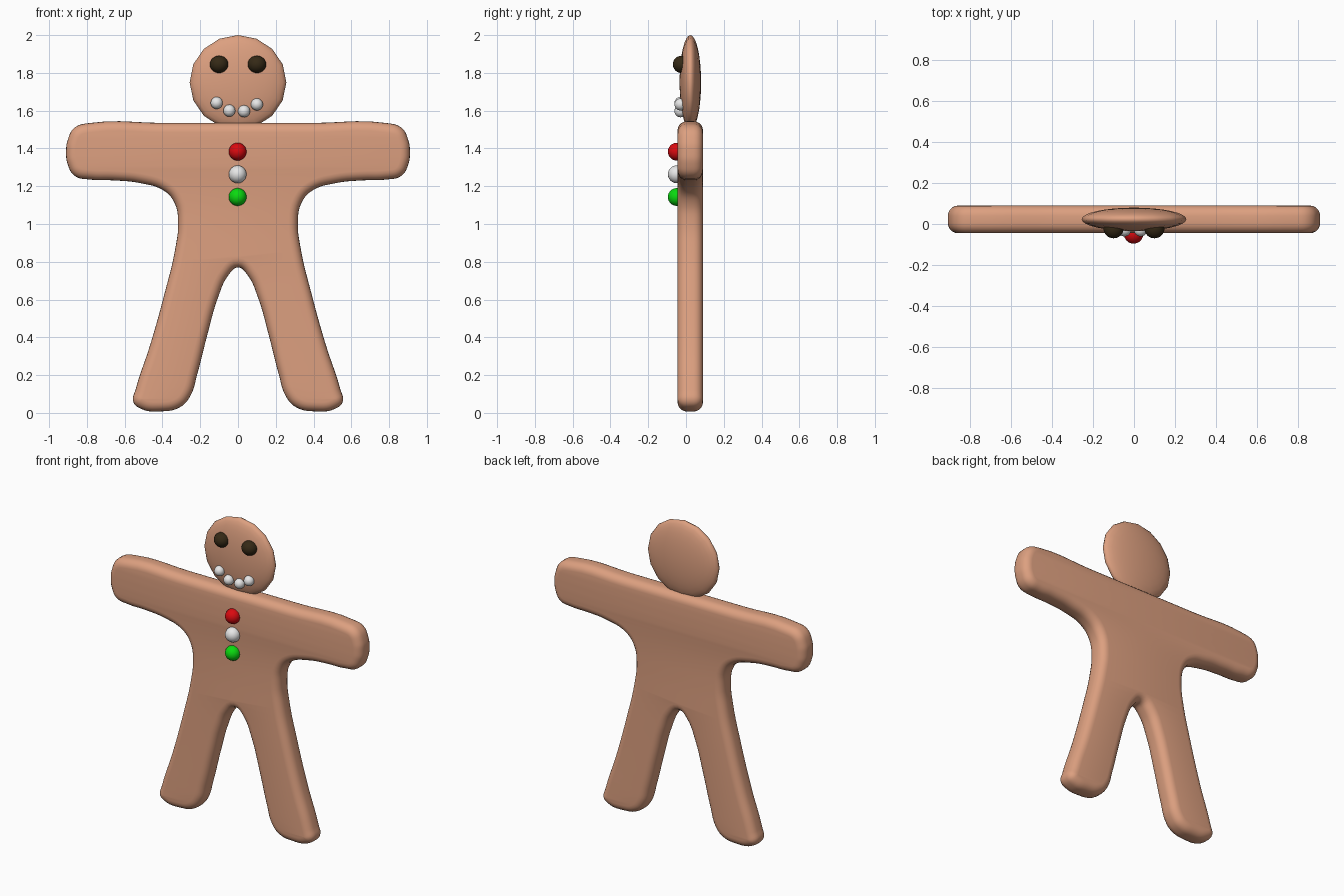
import bpy
import math

if "Cube" in bpy.data.objects:
    bpy.data.objects.remove(bpy.data.objects["Cube"])


def material(name, rgb):
    m = bpy.data.materials.new(name)
    m.diffuse_color = (*rgb, 1)
    m.use_nodes = True
    m.node_tree.nodes["Principled BSDF"].inputs["Base Color"].default_value = m.diffuse_color
    return m


biscuit = material("biscuit", (0.72, 0.35, 0.215))
dark = material("dark_chocolate", (0.035, 0.022, 0.008))
white = material("white_icing", (0.8, 0.8, 0.8))
red = material("red_candy", (0.7, 0.003, 0.005))
green = material("green_candy", (0.003, 0.7, 0.005))


def ball(name, loc, radii, mat, segments=24, rings=16):
    # Ellipsoid with its poles along y
    bpy.ops.mesh.primitive_uv_sphere_add(segments=segments, ring_count=rings, radius=1)
    o = bpy.context.object
    o.name = name
    o.rotation_euler = (math.pi / 2, 0, 0)
    bpy.ops.object.transform_apply(location=False, rotation=True, scale=False)
    o.location = loc
    o.scale = radii
    o.data.materials.append(mat)
    bpy.ops.object.transform_apply(location=False, rotation=False, scale=True)
    bpy.ops.object.shade_smooth()
    return o


# Body: half outline (x, z), mirrored into a rounded, extruded curve
half = [(0.4, 1.535), (0.78, 1.535), (0.865, 1.51), (0.903, 1.44), (0.91, 1.383),
        (0.903, 1.32), (0.865, 1.255), (0.78, 1.235), (0.66, 1.231), (0.52, 1.217),
        (0.39, 1.175), (0.335, 1.11), (0.317, 1.01), (0.333, 0.865), (0.386, 0.643),
        (0.465, 0.36), (0.542, 0.125), (0.555, 0.06), (0.515, 0.022), (0.41, 0.008),
        (0.307, 0.03), (0.252, 0.09), (0.217, 0.2), (0.162, 0.415), (0.106, 0.61),
        (0.05, 0.73)]
outline = [(0, 1.535)] + half + [(0, 0.77)] + [(-x, z) for x, z in reversed(half)]
curve = bpy.data.curves.new("body_outline", 'CURVE')
curve.dimensions = '2D'
curve.fill_mode = 'BOTH'
curve.resolution_u = 5
sp = curve.splines.new('BEZIER')
sp.bezier_points.add(len(outline) - 1)
sp.use_cyclic_u = True
for p, (x, z) in zip(sp.bezier_points, outline):
    p.co = (x, z, 0)
    p.handle_left_type = p.handle_right_type = 'AUTO'
ROUND = 0.05
curve.bevel_depth = ROUND
curve.bevel_resolution = 4
curve.offset = -ROUND
curve.extrude = 0.0675 - ROUND
body = bpy.data.objects.new("body", curve)
bpy.context.collection.objects.link(body)
body.rotation_euler = (math.pi / 2, 0, 0)
body.location = (0, 0.0225, 0)
bpy.ops.object.select_all(action='DESELECT')
body.select_set(True)
bpy.context.view_layer.objects.active = body
bpy.ops.object.convert(target='MESH')
body = bpy.context.object
body.name = "body"
body.data.materials.clear()
body.data.materials.append(biscuit)
bpy.ops.object.mode_set(mode='EDIT')
bpy.ops.mesh.select_all(action='SELECT')
bpy.ops.mesh.remove_doubles(threshold=0.0005)
bpy.ops.mesh.normals_make_consistent(inside=False)
bpy.ops.object.mode_set(mode='OBJECT')
bpy.ops.object.shade_smooth_by_angle(angle=math.radians(40))

# Head: flattened disc with a sixteen-sided outline
ball("head", (0, 0.023, 1.75), (0.256, 0.057, 0.25), biscuit, 16, 16)

# Eyes
for side, x in (("left", -0.1), ("right", 0.1)):
    ball("eye_" + side, (x, -0.022, 1.845), (0.049, 0.048, 0.046), dark)

# Icing dots of the smile
for i, (x, z) in enumerate([(-0.113, 1.641), (-0.046, 1.6), (0.032, 1.597), (0.1, 1.633)]):
    ball(f"mouth_dot_{i + 1}", (x, -0.029, z), (0.032, 0.032, 0.032), white)

# Buttons down the chest
for i, mat in enumerate((red, white, green)):
    ball(f"button_{i + 1}", (-0.002, -0.049, 1.383 - 0.12 * i), (0.047, 0.047, 0.047), mat)
